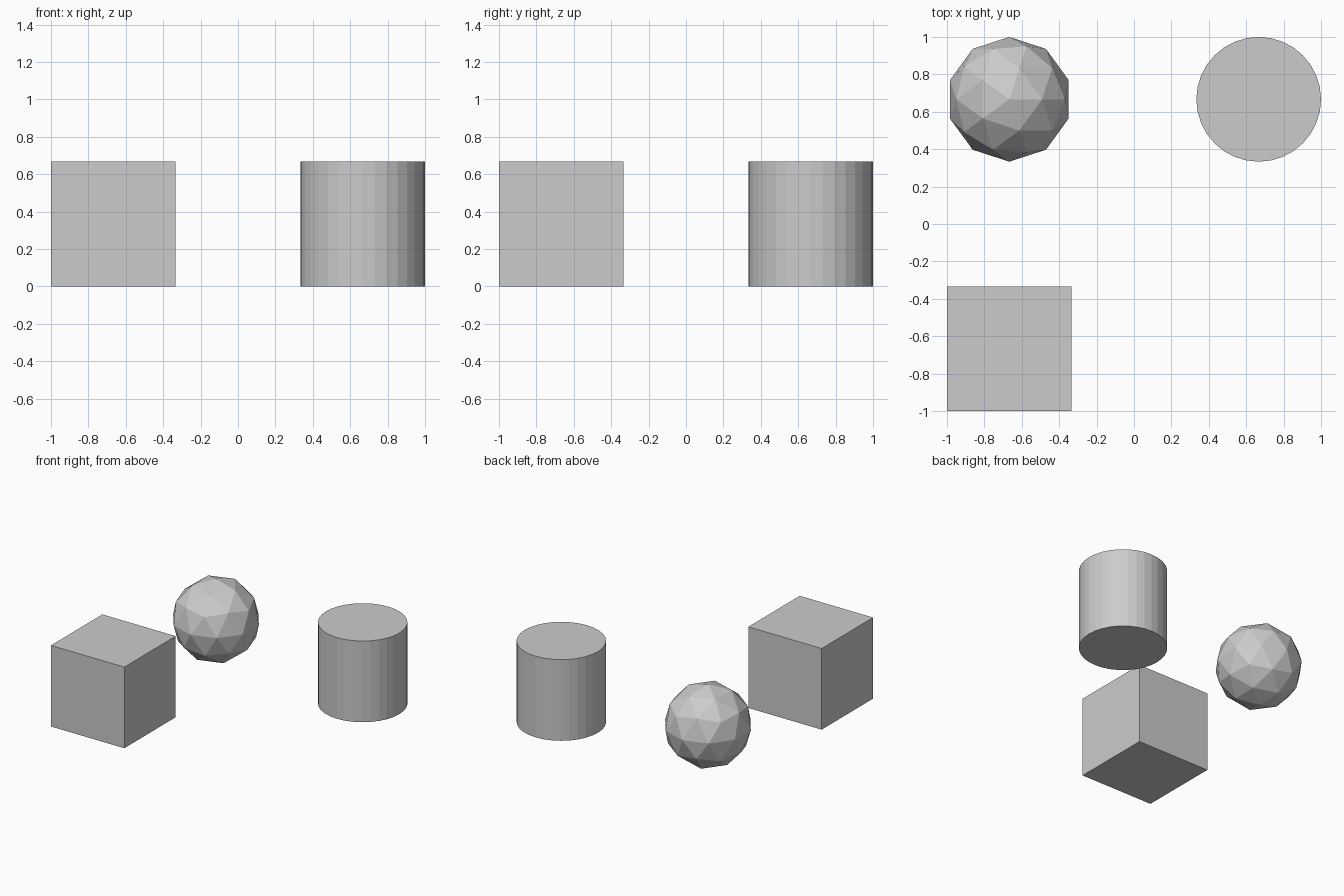
import bpy

if "Cube" in bpy.data.objects:
    bpy.data.objects.remove(bpy.data.objects["Cube"])

R = 1 / 3      # half size of every solid
D = 2 / 3      # distance of each solid from the centre lines


def name_part(name):
    bpy.context.object.name = name
    bpy.context.object.data.name = name


# Cube, front left
bpy.ops.mesh.primitive_cube_add(size=2 * R, location=(-D, -D, R))
name_part("cube")

# Faceted ball, back left
bpy.ops.mesh.primitive_ico_sphere_add(subdivisions=2, radius=R, location=(-D, D, R))
name_part("faceted_ball")

# Cylinder, back right
bpy.ops.mesh.primitive_cylinder_add(vertices=32, radius=R, depth=2 * R, location=(D, D, R))
name_part("cylinder")
